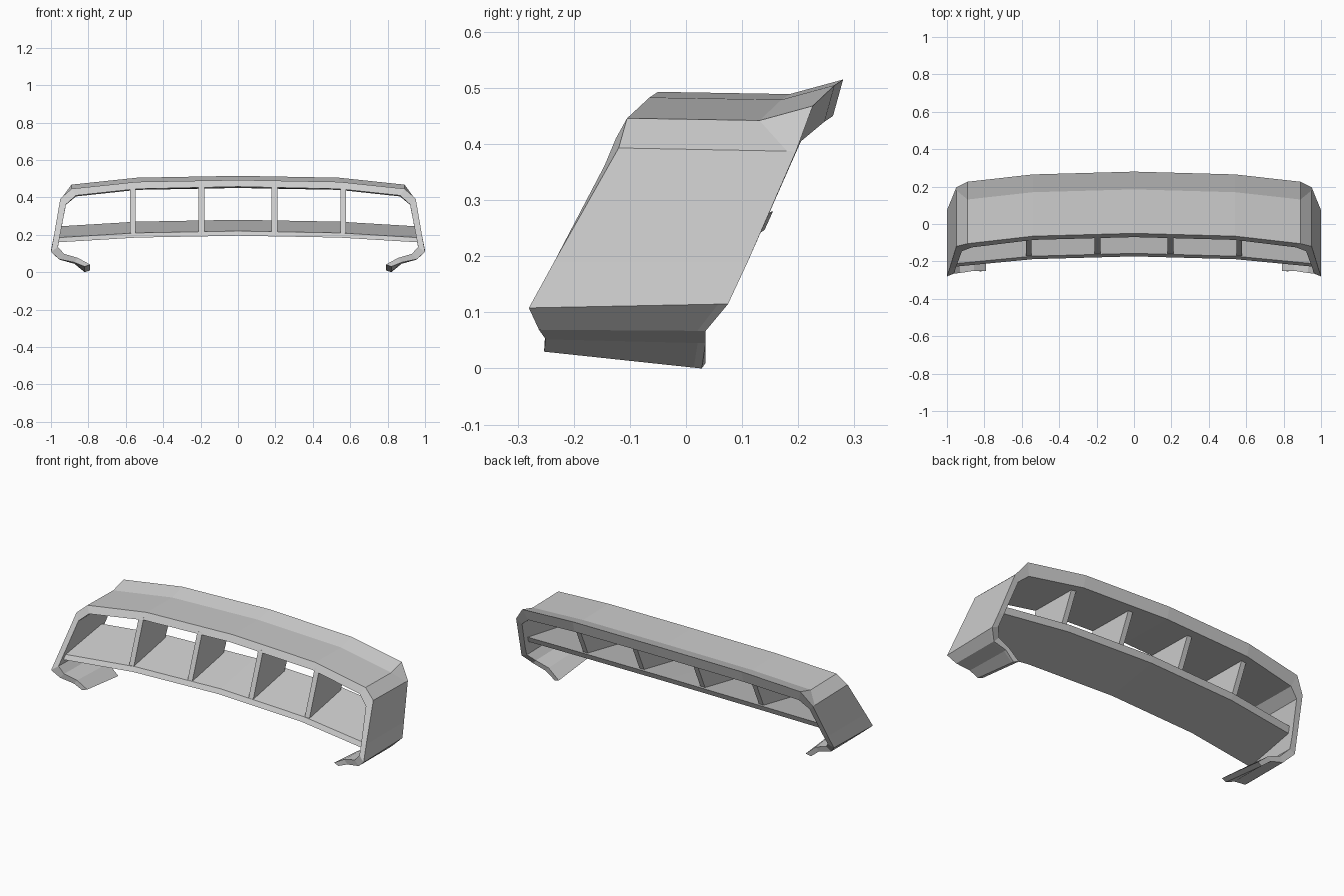
import bpy
import bmesh

cube = bpy.data.objects.get("Cube")
if cube:
    bpy.data.objects.remove(cube, do_unlink=True)

grey = bpy.data.materials.new("plain_grey")
grey.use_nodes = True
colour = (0.6, 0.6, 0.6, 1)
grey.diffuse_color = colour
grey.node_tree.nodes["Principled BSDF"].inputs["Base Color"].default_value = colour


def loft(name, rings, cap_start=False, cap_end=True, across_centre=True):
    """Skin a row of matching closed rings, then mirror the half to the other side."""
    bm = bmesh.new()
    loops = [[bm.verts.new(point) for point in ring] for ring in rings]
    for first, second in zip(loops, loops[1:]):
        count = len(first)
        for i in range(count):
            j = (i + 1) % count
            bm.faces.new((first[i], first[j], second[j], second[i]))
    if cap_start:
        bm.faces.new(loops[0])
    if cap_end:
        bm.faces.new(loops[-1])
    bmesh.ops.recalc_face_normals(bm, faces=bm.faces)
    # An open half shell is oriented from its end cap, which must face outward
    bm.normal_update()
    if across_centre:
        bm.faces.ensure_lookup_table()
        cap = bm.faces[-1]
        inside = loops[-2][0].co - loops[-1][0].co
        if cap.normal.dot(inside) > 0:
            bmesh.ops.reverse_faces(bm, faces=bm.faces)
    mesh = bpy.data.meshes.new(name)
    bm.to_mesh(mesh)
    bm.free()
    mesh.materials.append(grey)
    part = bpy.data.objects.new(name, mesh)
    bpy.context.collection.objects.link(part)
    mirror = part.modifiers.new("Mirror", "MIRROR")
    mirror.use_mirror_merge = across_centre
    return part


# Hoop stations from the centre of the roof, down the side panel, to the foot.
# Each has an outer and an inner skin: x, front y, front z, back y, back z.
hoop = [
    ((0, -.05, .493, .28, .515), (0, -.07, .457, .262, .45)),
    ((.54, -.065, .483, .265, .505), (.54, -.085, .445, .247, .44)),
    ((.89, -.105, .446, .226, .468), (.866, -.125, .41, .205, .405)),
    ((.95, -.12, .393, .196, .387), (.92, -.145, .362, .185, .36)),
    ((.985, -.235, .19, .11, .19), (.953, -.235, .19, .11, .19)),
    ((1, -.28, .108, .075, .115), (.963, -.265, .135, .08, .13)),
    ((.955, -.262, .069, .035, .067), (.93, -.262, .098, .045, .093)),
    ((.875, -.25, .052, .035, .045), (.855, -.25, .076, .035, .066)),
    ((.82, -.253, .03, .028, 0), (.79, -.25, .04, .035, .01)),
]
rings = []
for index, (outer, inner) in enumerate(hoop):
    x, front_y, front_z, back_y, back_z = outer
    # The roof has a ridge where its tail kicks up; lower panels stay flat
    if index < 3:
        ridge = (x, back_y - .095, back_z - .026)
    else:
        t = .95
        ridge = (x, front_y + t * (back_y - front_y), front_z + t * (back_z - front_z))
    xi, front_yi, front_zi, back_yi, back_zi = inner
    rings.append([
        (x, front_y, front_z), ridge, (x, back_y, back_z),
        (xi, back_yi, back_zi), (xi, front_yi, front_zi),
    ])
loft("outer_shell", rings)

# Lower blade: one section swept along the bowed span
span = [(0, 0, 0), (.54, -.015, -.01), (.957, -.055, -.035)]
blade_section = [(-.157, .22), (.155, .28), (.14, .247), (-.173, .195)]
loft("lower_blade", [
    [(x, y + dy, z + dz) for y, z in blade_section] for x, dy, dz in span
])

# Upright fins between blade and roof, each following the bow of the span
fin_section = [(-.159, .21), (-.065, .467), (.215, .46), (.125, .262)]
for name, centre in (("inner_fin", .195), ("outer_fin", .562)):
    dy, dz = -.028 * centre, -.02 * centre
    loft(name, [
        [(x, y + dy, z + dz) for y, z in fin_section]
        for x in (centre - .015, centre + .015)
    ], cap_start=True, across_centre=False)
